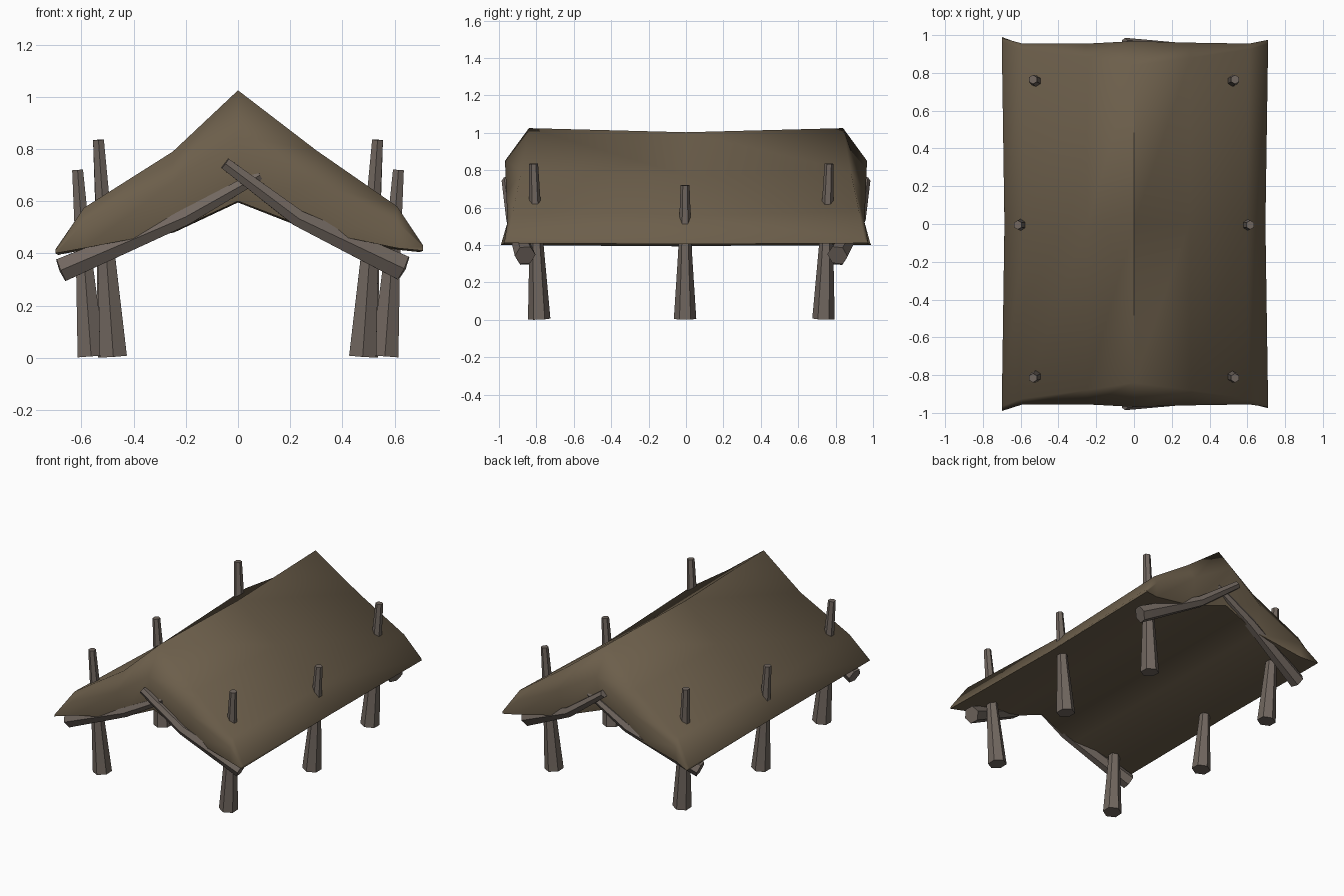
import bpy, bmesh, math
from mathutils import Vector

if "Cube" in bpy.data.objects:
    bpy.data.objects.remove(bpy.data.objects["Cube"])


def material(name, rgb):
    m = bpy.data.materials.new(name)
    m.diffuse_color = (*rgb, 1)
    m.use_nodes = True
    m.node_tree.nodes["Principled BSDF"].inputs["Base Color"].default_value = m.diffuse_color
    return m


HIDE = material("brown hide", (0.15, 0.113, 0.07))
WOOD = material("grey brown wood", (0.165, 0.135, 0.115))


def finish(bm, name, mat, angle):
    bmesh.ops.recalc_face_normals(bm, faces=bm.faces)
    me = bpy.data.meshes.new(name)
    bm.to_mesh(me)
    bm.free()
    ob = bpy.data.objects.new(name, me)
    bpy.context.collection.objects.link(ob)
    me.materials.append(mat)
    bpy.ops.object.select_all(action='DESELECT')
    ob.select_set(True)
    bpy.context.view_layer.objects.active = ob
    bpy.ops.object.shade_smooth_by_angle(angle=math.radians(angle))
    return ob


def tapered_log(name, path, radii, sides=6):
    """Round bar along a few points, each with its own radius."""
    bm = bmesh.new()
    pts = [Vector(p) for p in path]
    rings = []
    for i, p in enumerate(pts):
        d = (pts[min(i + 1, len(pts) - 1)] - pts[max(i - 1, 0)]).normalized()
        u = d.cross(Vector((0, 1, 0))).normalized()
        v = d.cross(u)
        rings.append([bm.verts.new(p + radii[i] * (u * math.cos(a) + v * math.sin(a)))
                      for a in (math.tau * (k + 0.5) / sides for k in range(sides))])
    for a, b in zip(rings, rings[1:]):
        for k in range(sides):
            n = (k + 1) % sides
            bm.faces.new((a[k], a[n], b[n], b[k]))
    bm.faces.new(rings[0])
    bm.faces.new(rings[-1])
    return finish(bm, name, WOOD, 50)


# Roof: columns of (x, top z, flap z, bottom z, top end y, flap y, bottom y)
columns = [
    (-0.70, 0.415, 0.41, 0.40, 0.965, 0.985, 0.99),
    (-0.59, 0.575, 0.52, 0.42, 0.925, 0.955, 0.95),
    (-0.25, 0.79, 0.67, 0.485, 0.88, 0.955, 0.92),
    (0.0, 1.025, 0.85, 0.60, 0.84, 0.968, 0.91),
    (0.30, 0.795, 0.67, 0.485, 0.88, 0.96, 0.92),
    (0.61, 0.58, 0.52, 0.42, 0.925, 0.955, 0.95),
    (0.71, 0.43, 0.425, 0.41, 0.955, 0.97, 0.975),
]
bm = bmesh.new()
loops = []
for x, zt, zf, zb, yt, yf, yb in columns:
    xm = x * 0.98                       # eaves pull in slightly at mid length
    section = [(x, -yf, zf), (x, -yt, zt), (xm, 0, zt - 0.022), (x, yt, zt), (x, yf, zf),
               (x, yb, zb), (xm, 0, zb - 0.005), (x, -yb, zb)]
    loops.append([bm.verts.new(p) for p in section])
for a, b in zip(loops, loops[1:]):
    for k in range(8):
        n = (k + 1) % 8
        bm.faces.new((a[k], a[n], b[n], b[k]))
for e in (loops[0], loops[-1]):         # thin eave edges
    for q in ((0, 1, 7), (1, 2, 6, 7), (2, 3, 5, 6), (3, 4, 5)):
        bm.faces.new([e[i] for i in q])
finish(bm, "hide_roof", HIDE, 75)

# Poles that pierce the roof: three per side
for s, side in ((-1, "left"), (1, "right")):
    for name, base, top in (
            ("front_pole", (0.478, -0.785, 0), (0.535, -0.815, 0.835)),
            ("middle_pole", (0.563, -0.005, 0), (0.615, -0.005, 0.72)),
            ("back_pole", (0.485, 0.735, 0), (0.535, 0.765, 0.835))):
        b, t = Vector((base[0] * s, *base[1:])), Vector((top[0] * s, *top[1:]))
        tapered_log(f"{side}_{name}", [b + Vector((0, 0, 0.005)), b.lerp(t, 0.5), t],
                    [0.06, 0.037, 0.024])

# Crossed gable logs at both ends
for e, end in ((-1, "front"), (1, "back")):
    low = 0.86 if e < 0 else 0.81
    tapered_log(f"{end}_left_gable_log",
                [(-0.675, e * low, 0.337), (-0.2, e * 0.915, 0.54), (0.085, e * 0.925, 0.70)],
                [0.052, 0.036, 0.024])
    tapered_log(f"{end}_right_gable_log",
                [(0.63, e * low, 0.345), (0.23, e * 0.925, 0.535), (-0.05, e * 0.96, 0.745)],
                [0.056, 0.036, 0.026])
